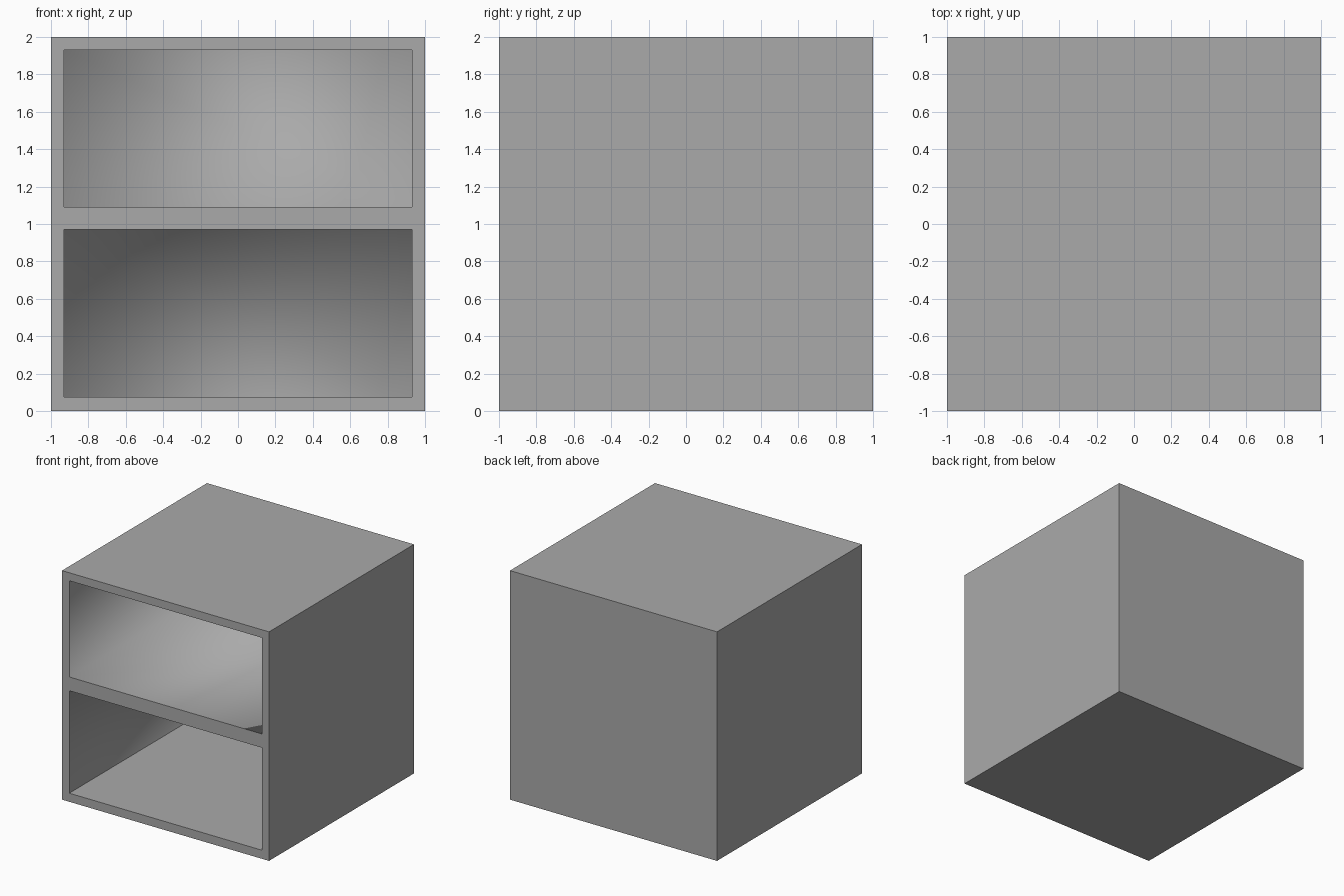
import bpy
import bmesh
from mathutils import Vector

cube = bpy.data.objects.get("Cube")
if cube:
    bpy.data.objects.remove(cube, do_unlink=True)

WALL = 0.07                                  # side and back thickness
OPENINGS = {"lower": (0.075, 0.97), "upper": (1.09, 1.93)}


def make_material(name, rgb):
    mat = bpy.data.materials.new(name)
    mat.use_nodes = True
    colour = (*rgb, 1.0)
    mat.diffuse_color = colour
    mat.node_tree.nodes["Principled BSDF"].inputs["Base Color"].default_value = colour
    return mat


def is_front(face):
    return face.normal.y < -0.9 and face.calc_center_median().y < -0.99


def cut_front(bm, point, normal):
    """Split only the front of the cabinet along a plane."""
    bm.normal_update()
    faces = [f for f in bm.faces if is_front(f)]
    edges = {e for f in faces for e in f.edges}
    verts = {v for f in faces for v in f.verts}
    bmesh.ops.bisect_plane(bm, geom=[*verts, *edges, *faces], dist=1e-5,
                           plane_co=point, plane_no=normal)


# Cabinet block standing on the ground
bm = bmesh.new()
bmesh.ops.create_cube(bm, size=2)
bmesh.ops.translate(bm, verts=bm.verts, vec=(0, 0, 1))

# Frame lines around both openings
for side in (-1, 1):
    cut_front(bm, Vector((side * (1 - WALL), 0, 0)), Vector((1, 0, 0)))
for span in OPENINGS.values():
    for z in span:
        cut_front(bm, Vector((0, 0, z)), Vector((0, 0, 1)))
bm.normal_update()

# Push each opening back into a compartment
for name, (low, high) in OPENINGS.items():
    panel = next(f for f in bm.faces if is_front(f)
                 and abs(f.calc_center_median().x) < 0.1
                 and low < f.calc_center_median().z < high)
    ring = bmesh.ops.inset_individual(bm, faces=[panel], thickness=0,
                                      depth=-(2 - WALL))["faces"]
    bm.normal_update()
    # Softly shaded lining, with a flat lower floor and a flat upper ceiling
    flat_direction = 1 if name == "lower" else -1
    for face in {panel, *ring}:
        face.smooth = face.normal.z * flat_direction < 0.9

mesh = bpy.data.meshes.new("cabinet")
bm.to_mesh(mesh)
bm.free()
mesh.materials.append(make_material("grey", (0.4, 0.4, 0.4)))
cabinet = bpy.data.objects.new("cabinet", mesh)
bpy.context.collection.objects.link(cabinet)
